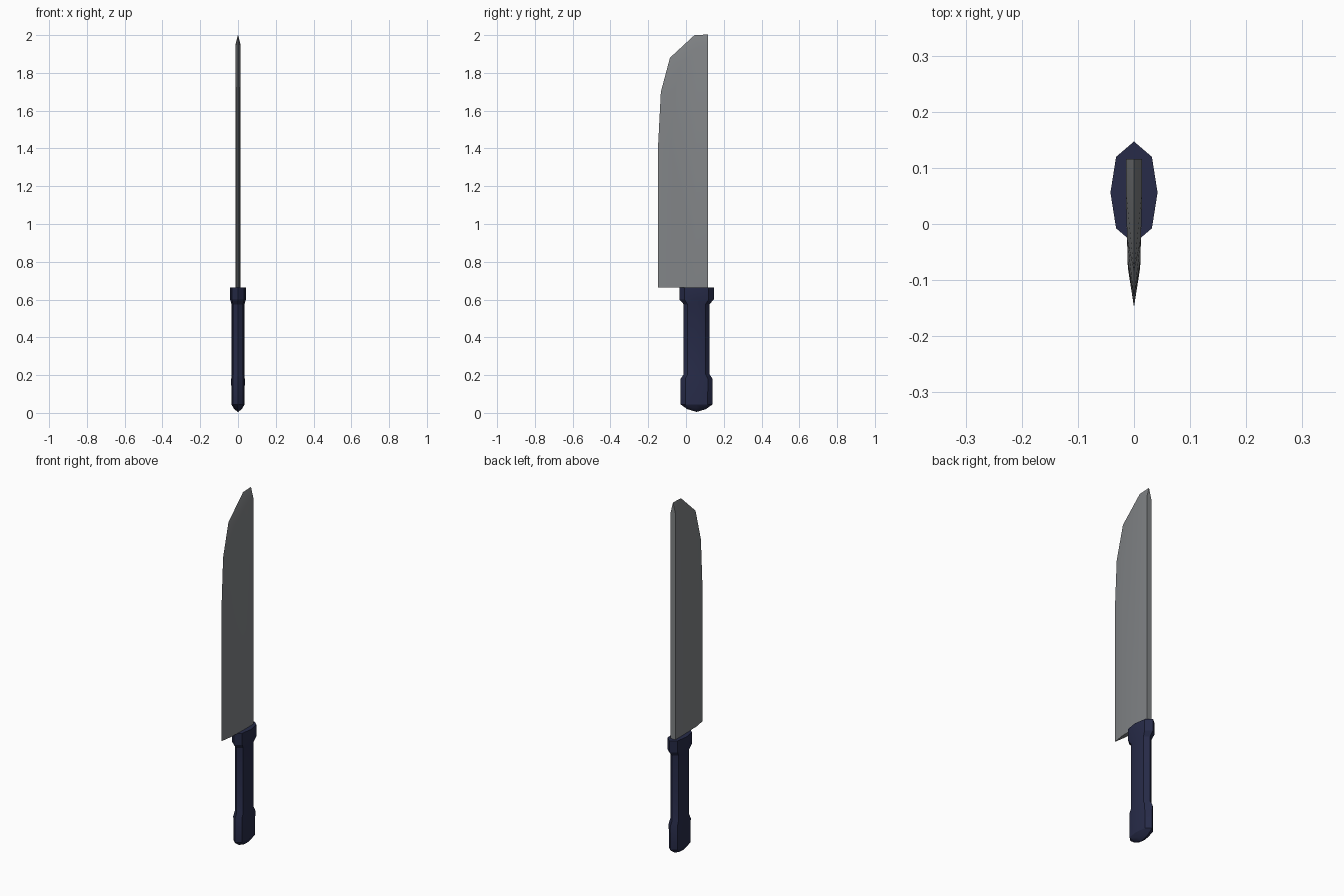
import bpy, bmesh

if "Cube" in bpy.data.objects:
    bpy.data.objects.remove(bpy.data.objects["Cube"])


def finish(name, bm, color):
    bmesh.ops.remove_doubles(bm, verts=bm.verts, dist=1e-5)
    bmesh.ops.recalc_face_normals(bm, faces=bm.faces)
    me = bpy.data.meshes.new(name)
    bm.to_mesh(me)
    bm.free()
    ob = bpy.data.objects.new(name, me)
    bpy.context.collection.objects.link(ob)
    mat = bpy.data.materials.new(name + "_colour")
    mat.diffuse_color = color
    mat.use_nodes = True
    mat.node_tree.nodes["Principled BSDF"].inputs["Base Color"].default_value = mat.diffuse_color
    me.materials.append(mat)
    bpy.ops.object.select_all(action='DESELECT')
    ob.select_set(True)
    bpy.context.view_layer.objects.active = ob
    bpy.ops.object.shade_smooth_by_angle(angle=0.5)
    return ob


# Handle: elongated octagon lofted through (z, half width, half depth)
OCT = [(0, 1), (.76, .7), (1, 0), (.76, -.7), (0, -1), (-.76, -.7), (-1, 0), (-.76, .7)]
CY = 0.056
RINGS = [(.02, .020, .050), (.045, .035, .084), (.18, .036, .085), (.205, .034, .068),
         (.575, .034, .068), (.60, .042, .091), (.665, .042, .091)]
bm = bmesh.new()
loops = [[bm.verts.new((hx * a, CY + hy * b, z)) for a, b in OCT] for z, hx, hy in RINGS]
for lo, hi in zip(loops, loops[1:]):
    for i in range(8):
        j = (i + 1) % 8
        bm.faces.new((lo[i], lo[j], hi[j], hi[i]))
bm.faces.new(loops[-1])
tip = bm.verts.new((0, CY, .005))
for i in range(8):
    bm.faces.new((loops[0][i], tip, loops[0][(i + 1) % 8]))
finish("handle", bm, (.02, .024, .065, 1))

# Blade: cutting edge outline and the inner bevel line, as (y, z)
EDGE = [(-.148, .665), (-.148, 1.41), (-.133, 1.70), (-.085, 1.88), (.045, 2.0), (.116, 2.003)]
BEVEL = [(-.078, .665), (-.078, 1.41), (-.066, 1.68), (-.025, 1.84), (.06, 1.935), (.116, 1.945)]
SPINE = .116


def thickness(y):
    return .011 + .0035 * min(1, max(0, (y + .078) / .128))


bm = bmesh.new()
edge = [bm.verts.new((0, y, z)) for y, z in EDGE]
sides = []
for s in (1, -1):
    bevel = [bm.verts.new((s * thickness(y), y, z)) for y, z in BEVEL]
    mid = bm.verts.new((s * .0145, .05, .665))
    heel = bm.verts.new((s * .0145, SPINE, .665))
    for i in range(5):
        bm.faces.new((edge[i], edge[i + 1], bevel[i + 1], bevel[i]))
    # broad side face, split where the thickness levels off
    bm.faces.new(bevel[:5] + [mid])
    bm.faces.new((mid, bevel[4], bevel[5], heel))
    sides.append((bevel[0], mid, heel, bevel[5]))
(b1, m1, h1, t1), (b2, m2, h2, t2) = sides
bm.faces.new((edge[0], b1, m1, h1, h2, m2, b2))
bm.faces.new((h1, t1, edge[5], t2, h2))
finish("blade", bm, (.22, .23, .24, 1))
